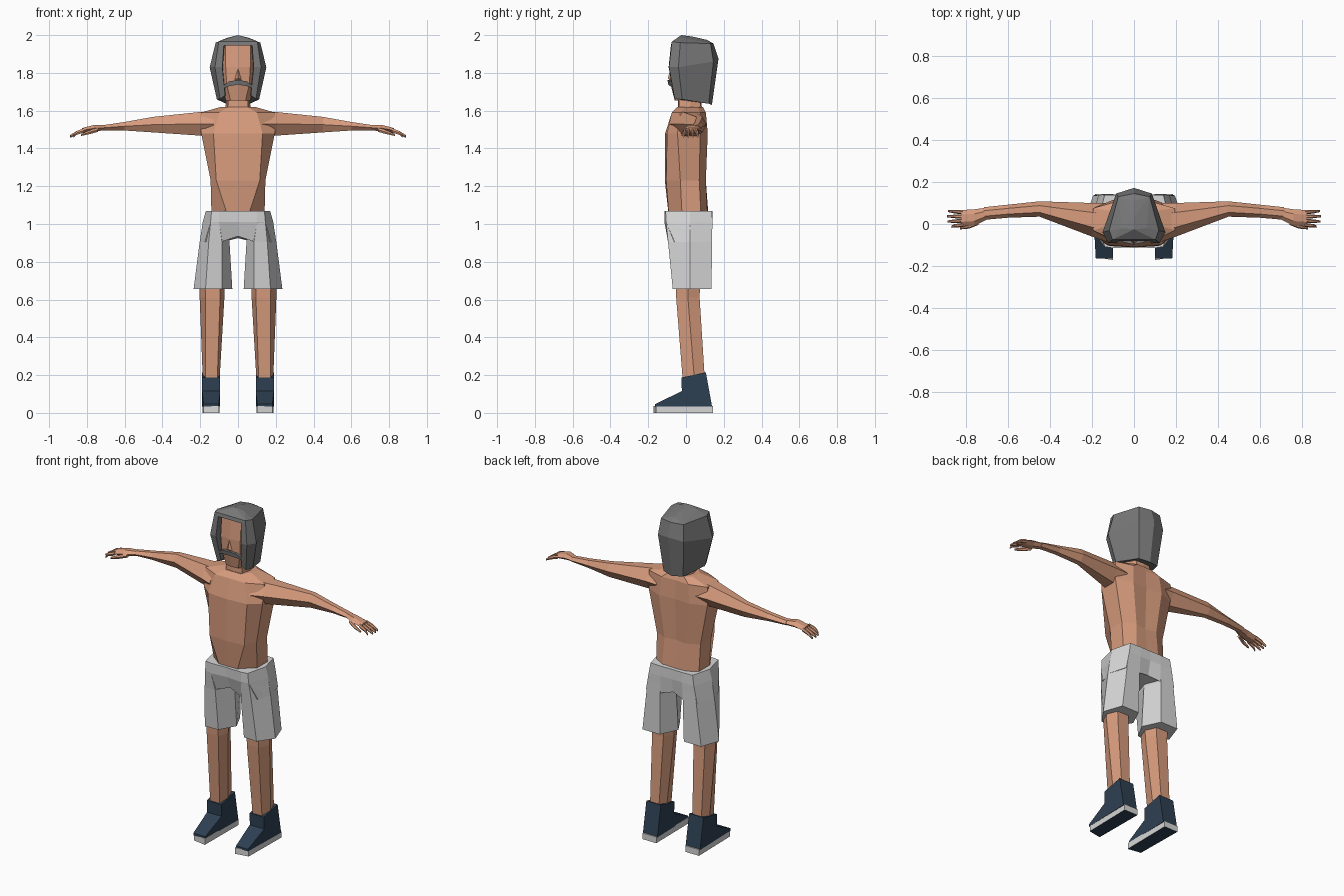
import bpy, bmesh

def material(name, rgb):
    m = bpy.data.materials.new(name)
    m.diffuse_color = (*rgb, 1)
    return m

SKIN = material("skin", (0.68, 0.33, 0.205))
GREY = material("hair grey", (0.185, 0.185, 0.185))
PALE = material("pale grey", (0.68, 0.68, 0.68))
NAVY = material("navy", (0.027, 0.051, 0.085))

def finish(name, bm, mats):
    bmesh.ops.recalc_face_normals(bm, faces=bm.faces)
    me = bpy.data.meshes.new(name)
    bm.to_mesh(me)
    bm.free()
    for m in mats:
        me.materials.append(m)
    ob = bpy.data.objects.new(name, me)
    bpy.context.collection.objects.link(ob)
    return ob

def loft(name, rings, mat):
    """Skin a list of equal-length closed rings and cap both ends."""
    bm = bmesh.new()
    vs = [[bm.verts.new(p) for p in r] for r in rings]
    n = len(vs[0])
    for a, b in zip(vs, vs[1:]):
        for i in range(n):
            j = (i + 1) % n
            bm.faces.new((a[i], a[j], b[j], b[i]))
    bm.faces.new(vs[0])
    bm.faces.new(vs[-1])
    return finish(name, bm, [mat])

def hull(name, pts, mat):
    bm = bmesh.new()
    for p in pts:
        bm.verts.new(p)
    bmesh.ops.convex_hull(bm, input=bm.verts)
    return finish(name, bm, [mat])

def flip(pts, s):
    return [(s * p[0], p[1], p[2]) for p in pts]

def sym(half):
    """Complete a half ring running front to back."""
    return half + [(-x, y, z) for x, y, z in reversed(half) if x > 0]

def level(z, half):
    return sym([(x, y, z) for x, y in half])

def hexa(x, y0, y1, z0, z1):
    """Six-sided section across the x axis."""
    q, zm = 0.28 * (y1 - y0), (z0 + z1) / 2
    return [(x, y0, zm), (x, y0 + q, z1), (x, y1 - q, z1),
            (x, y1, zm), (x, y1 - q, z0), (x, y0 + q, z0)]

# Torso and neck
loft("torso", [
    level(1.03, [(0, -.09), (.05, -.09), (.14, -.02), (.14, .08), (.08, .115), (0, .12)]),
    level(1.23, [(0, -.112), (.115, -.105), (.145, -.03), (.145, .07), (.07, .105), (0, .095)]),
    level(1.48, [(0, -.11), (.13, -.1), (.195, -.045), (.195, .075), (.1, .115), (0, .105)]),
    level(1.59, [(0, -.075), (.1, -.075), (.195, -.03), (.195, .075), (.09, .105), (0, .10)]),
    level(1.62, [(0, -.045), (.05, -.045), (.09, 0), (.085, .06), (.05, .09), (0, .09)])], SKIN)
loft("neck", [
    level(1.56, [(0, -.045), (.055, -.04), (.07, .03), (.05, .085), (0, .09)]),
    level(1.70, [(0, -.04), (.05, -.035), (.06, .02), (.045, .07), (0, .075)])], SKIN)

# Face, nose and moustache
loft("face", [
    level(1.655, [(0, -.06), (.04, -.055), (.065, -.02), (.06, .05), (0, .06)]),
    level(1.74, [(0, -.082), (.06, -.068), (.085, -.03), (.07, .08), (0, .09)]),
    level(1.83, [(0, -.082), (.065, -.072), (.09, -.03), (.08, .08), (0, .1)]),
    level(1.95, [(0, -.068), (.065, -.062), (.08, -.03), (.07, .08), (0, .1)])], SKIN)
hull("nose", [(0, -.08, 1.83), (.017, -.08, 1.765), (-.017, -.08, 1.765),
              (0, -.096, 1.772), (0, -.08, 1.755)], SKIN)
loft("moustache", [
    [(x, y + .03, z - h), (x, y, z - h), (x, y - .004, z), (x, y + .03, z)]
    for x, y, z, h in [(-.075, -.072, 1.735, .014), (-.045, -.084, 1.756, .026),
                       (0, -.094, 1.762, .024), (.045, -.084, 1.756, .026),
                       (.075, -.072, 1.735, .014)]], GREY)

# Hair: a U-shaped shell round the face, closed by a faceted crown
top = sym([(.07, -.03, 1.945), (.075, -.08, 1.945), (.102, -.075, 1.965),
           (.118, -.03, 1.96), (.075, .13, 1.955), (0, .145, 1.955)])
loft("hair_shell", [
    sym([(.065, -.03, 1.68), (.068, -.065, 1.68), (.095, -.06, 1.662),
         (.112, -.02, 1.66), (.065, .12, 1.637), (0, .137, 1.63)]),
    sym([(.08, -.03, 1.83), (.083, -.092, 1.83), (.122, -.09, 1.83),
         (.15, -.04, 1.83), (.085, .145, 1.86), (0, .172, 1.875)]), top], GREY)
hull("hair_crown", top + [(0, -.025, 2.0), (0, .035, 1.992), (.06, -.02, 1.985), (-.06, -.02, 1.985),
                          (0, .11, 1.975)], GREY)

# Shorts: hips
loft("shorts_hips", [
    sym([(0, -.075, .935), (.09, -.09, .905), (.175, -.06, .905),
         (.2, .03, .905), (.17, .137, .905), (.08, .137, .905), (0, .12, .925)]),
    level(1.01, [(0, -.105), (.1, -.115), (.145, -.105), (.187, .02), (.15, .14), (.07, .14), (0, .138)]),
    level(1.07, [(0, -.11), (.1, -.115), (.14, -.108), (.17, .02), (.14, .137), (.07, .14), (0, .138)])], PALE)

for s, side in ((-1, "right"), (1, "left")):
    # Arm
    loft(side + "_arm", [flip(hexa(*st), s) for st in (
        (.13, -.085, .1, 1.46, 1.597), (.2, -.06, .1, 1.468, 1.593),
        (.45, .035, .108, 1.485, 1.567), (.6, .03, .092, 1.495, 1.54),
        (.715, .02, .08, 1.496, 1.523))], SKIN)
    # Hand, fingers and thumb
    loft(side + "_hand", [flip(hexa(*st), s) for st in (
        (.70, .022, .078, 1.497, 1.523), (.76, -.008, .07, 1.49, 1.525),
        (.825, -.012, .066, 1.482, 1.508))], SKIN)
    for i in range(4):
        y, t = .056 - .02 * i, .062 - .025 * i
        tip = (.885, .89, .888, .87)[i]
        loft(f"{side}_finger_{i + 1}", [flip(hexa(*st), s) for st in (
            (.815, y - .01, y + .009, 1.485, 1.507),
            (.855, (y + t) / 2 - .009, (y + t) / 2 + .008, 1.472, 1.492),
            (tip, t - .005, t + .005, 1.458, 1.470))], SKIN)
    loft(side + "_thumb", [flip(hexa(*st), s) for st in (
        (.74, -.004, .022, 1.488, 1.51), (.785, -.022, -.002, 1.476, 1.497),
        (.83, -.026, -.014, 1.466, 1.477))], SKIN)

    # Shorts leg
    loft(side + "_shorts_leg", [flip([(x, y, z) for x, y in sec], s) for z, sec in (
        (1.01, [(.10, -.114), (.145, -.105), (.186, .02), (.15, .139), (.07, .139), (.06, .03)]),
        (.905, [(.085, -.095), (.155, -.095), (.203, .02), (.165, .138), (.075, .138), (.045, .03)]),
        (.655, [(.085, -.065), (.172, -.07), (.235, .02), (.195, .135), (.08, .135), (.03, .03)]))], PALE)

    # Bare leg
    loft(side + "_leg", [flip([(x, y, z) for x, y in sec], s) for z, sec in (
        (.70, [(.095, -.055), (.175, -.055), (.205, .01), (.18, .075), (.1, .075), (.07, .01)]),
        (.61, [(.095, -.052), (.172, -.052), (.203, .01), (.175, .072), (.1, .072), (.072, .01)]),
        (.17, [(.11, -.017), (.172, -.017), (.186, .045), (.17, .1), (.112, .1), (.098, .045)]))], SKIN)

    # Shoe upper, narrowing at the toe
    prof = [(-.165, .033), (-.165, .046), (-.022, .115), (-.024, .187), (.105, .215), (.138, .033)]
    loft(side + "_shoe", [
        [(s * (x + (.008 * d if y < -.1 else 0)), y, z) for y, z in prof]
        for x, d in ((.094, 1), (.19, -1))], NAVY)

    # Sole with a dark underside
    sole = loft(side + "_sole", [flip([(x, y, z) for x, y in (
        (.1, -.172), (.182, -.158), (.187, .144), (.097, .144))], s) for z in (0, .037)], PALE)
    sole.data.materials.append(NAVY)
    for p in sole.data.polygons:
        p.material_index = 1 if p.normal.z < -.5 else 0
